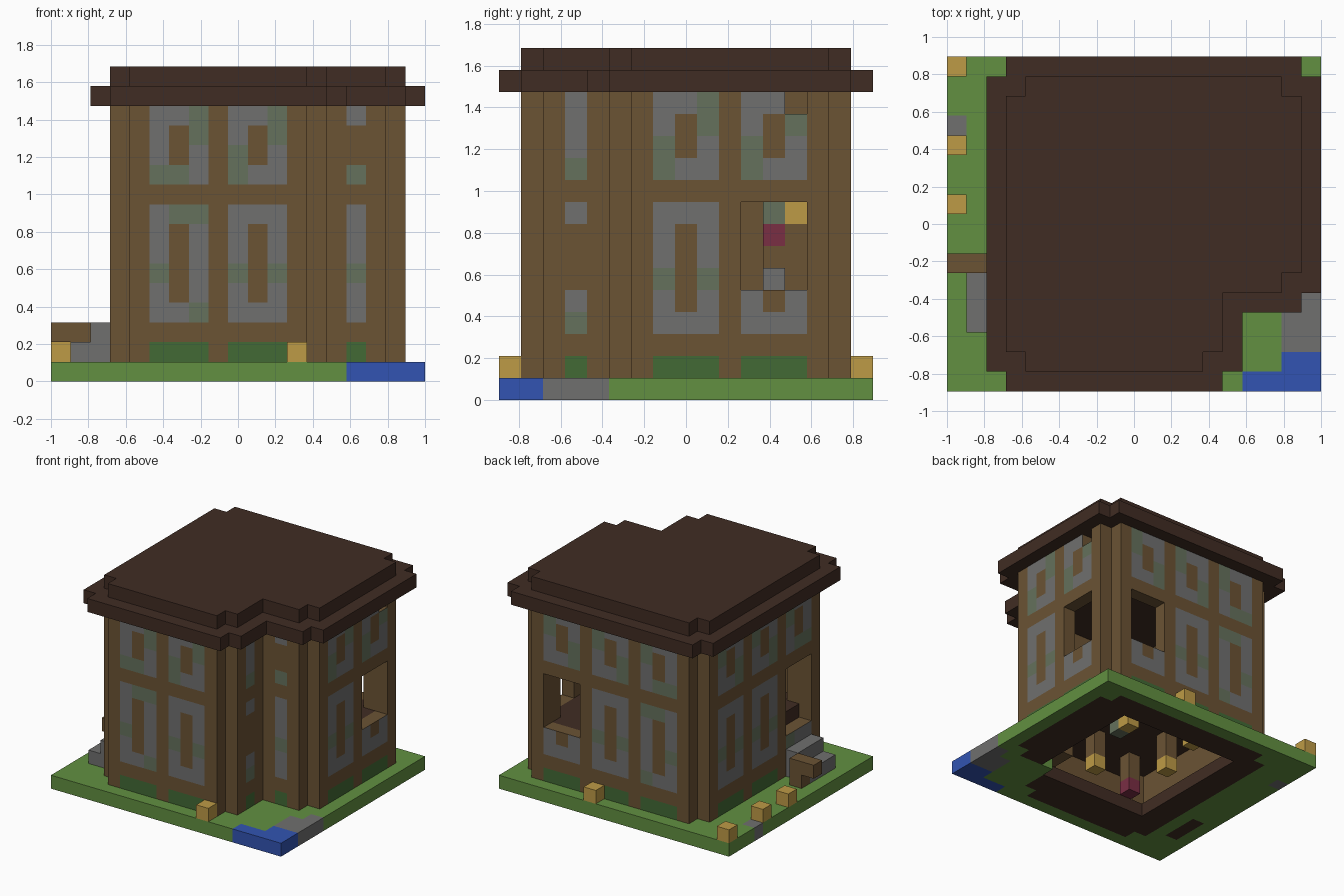
import bpy
import bmesh

cube = bpy.data.objects.get("Cube")
if cube:
    bpy.data.objects.remove(cube, do_unlink=True)

U = 2 / 19                      # edge of one block
NX, NY = 19, 17                 # plot size in blocks


def linear(c):
    c /= 255
    return c / 12.92 if c < 0.04 else ((c + 0.055) / 1.055) ** 2.4


def make_material(name, *rgb):
    m = bpy.data.materials.new(name)
    m.use_nodes = True
    col = tuple(linear(c) for c in rgb) + (1,)
    m.diffuse_color = col
    m.node_tree.nodes["Principled BSDF"].inputs["Base Color"].default_value = col
    return m


# One letter per colour
COLOURS = {
    "w": make_material("timber brown", 107, 83, 52),
    "r": make_material("roof dark brown", 64, 44, 35),
    "l": make_material("lawn green", 98, 144, 65),
    "g": make_material("stone grey", 112, 112, 111),
    "m": make_material("mossy stone", 101, 113, 92),
    "d": make_material("hedge green", 66, 106, 53),
    "b": make_material("water blue", 50, 84, 178),
    "y": make_material("lamp yellow", 190, 155, 70),
    "p": make_material("plum red", 122, 46, 68),
}

DIRS = [(1, 0, 0), (-1, 0, 0), (0, 1, 0), (0, -1, 0), (0, 0, 1), (0, 0, -1)]


def build(name, cells, paint=None):
    """Mesh the outer skin of a set of blocks {(i, j, k): letter}."""
    bm = bmesh.new()
    verts = {}
    letters = list(COLOURS)

    def vert(p):
        if p not in verts:
            verts[p] = bm.verts.new(((p[0] - NX / 2) * U, (p[1] - NY / 2) * U, p[2] * U))
        return verts[p]

    for cell, letter in cells.items():
        for d in DIRS:
            if tuple(a + b for a, b in zip(cell, d)) in cells:
                continue
            axis = [abs(v) for v in d].index(1)
            a, b = (axis + 1) % 3, (axis + 2) % 3
            ring = []
            for s, t in ((0, 0), (1, 0), (1, 1), (0, 1)):
                p = list(cell)
                p[axis] += d[axis] > 0
                p[a] += s
                p[b] += t
                ring.append(vert(tuple(p)))
            if d[axis] < 0:
                ring.reverse()
            face = bm.faces.new(ring)
            face.material_index = letters.index(paint(cell, d) if paint else letter)
    mesh = bpy.data.meshes.new(name)
    bm.to_mesh(mesh)
    bm.free()
    for m in COLOURS.values():
        mesh.materials.append(m)
    obj = bpy.data.objects.new(name, mesh)
    bpy.context.collection.objects.link(obj)
    return obj


def box(xs, ys, zs, letter):
    """Blocks in inclusive ranges."""
    def span(v):
        return range(v[0], v[1] + 1) if isinstance(v, tuple) else (v,)
    return {(i, j, k): letter for i in span(xs) for j in span(ys) for k in span(zs)}


def around(c):
    return {(c[0] + a, c[1] + b) for a in (-1, 0, 1) for b in (-1, 0, 1)}


# House footprint: a square with nipped corners and a recessed front left corner
plan = {(i, j) for i in range(3, 18) for j in range(1, 16)
        if not (i in (3, 17) and j in (1, 15))
        and not (i > 13 and j < 5)
        and (i, j) not in ((13, 1), (17, 5))}
eaves = set().union(*(around(c) for c in plan))
shell = {c for c in plan if not around(c) <= plan}

# Lawn with pond, paving and stepping stone
ground = {(i, j, 0): "l" for i in range(NX) for j in range(NY) if (i, j) not in plan}
ground.update(box((15, 18), 0, 0, "b"))
ground.update(box((17, 18), 1, 0, "b"))
ground.update(box((17, 18), (2, 3), 0, "g"))
ground.update(box(18, 4, 0, "g"))
ground.update(box(0, 13, 0, "g"))
ground.update(box(1, (3, 5), 0, "r"))
build("ground", ground)

# Foundation ring and raised floor
build("foundation", {(i, j, 0): "r" for i, j in plan
                     if not (5 <= i <= 14 and 4 <= j <= 13)})
build("floor", {(i, j, 4): "r" for i, j in plan - shell})

# Wall panels, one letter per block from the ground up
PANELS = [
    ("wdwggmgggwmggg", "wdwgwwwwmwmwwg", "wdwmggggmwggmm"),
    ("wdwggmgggwmmgg", "wdwgwwwwgwgwwg", "wdwggmgggwggmm"),
]
NARROW = {(15, 5): "wdwggmgggwmwwg", (13, 3): "wdwmgwwwgwmggg"}


def wall_paint(cell, d):
    i, j, k = cell
    if d[2] or (i + d[0], j + d[1]) in plan:
        return "w"
    if (i, j) in NARROW:
        return NARROW[i, j][k]
    if j in (1, 15) and d[1]:
        n = i - 5
    elif i in (3, 17) and d[0]:
        n = j - 3
    else:
        return "w"
    if n < 0 or n % 4 == 3:
        return "w"
    return PANELS[min(n // 4, 1)][n % 4][k]


# Walls with two windows, a doorway and one missing block
walls = {(i, j, k): "w" for i, j in shell for k in range(1, 14)}
for opening in (box(17, (11, 13), (5, 8), "w"), box((13, 15), 15, (5, 8), "w"),
                box(3, (3, 5), (4, 8), "w"), box(17, 13, 13, "w")):
    for cell in opening:
        walls.pop(cell, None)
build("walls", walls, wall_paint)

# Two-step flat roof
build("roof_eaves", {(i, j, 14): "r" for i, j in eaves})
build("roof_top", {(i, j, 15): "r" for i, j in plan})

# Entrance steps and handrail on the right side
steps = box(1, (3, 5), 1, "g")
steps.update(box(2, (3, 5), (1, 2), "g"))
build("entrance_steps", steps)
rail = box((0, 1), 6, 2, "w")
rail.update(box(1, 6, 1, "w"))
build("handrail", rail)

# Garden lamps
for n, (i, j) in enumerate([(0, 16), (0, 12), (0, 9), (11, 16), (12, 0)]):
    build(f"garden_lamp_{n + 1}", box(i, j, 1, "y"))

# Cellar lamps and blocks hanging from the floor
for n, (i, j, letter) in enumerate([(6, 8, "y"), (7, 12, "y"), (12, 11, "y"),
                                    (10, 5, "y"), (12, 10, "m"), (6, 4, "p")]):
    hanging = box(i, j, (2, 3), "w")
    hanging[i, j, 1] = letter
    build(f"cellar_block_{n + 1}", hanging)

# Furniture seen through the windows and the door
cabinet = box(7, (12, 13), (5, 6), "w")
cabinet.update(box(7, 12, 7, "p"))
cabinet.update(box(7, 12, 8, "m"))
cabinet.update(box(7, 13, (7, 7), "w"))
cabinet.update(box(7, 13, 8, "y"))
build("cabinet", cabinet)
build("stool", box(11, 12, 5, "g"))
lamp_stand = box(4, 6, (5, 7), "w")
lamp_stand.update(box(4, 6, 8, "y"))
build("door_lamp", lamp_stand)
